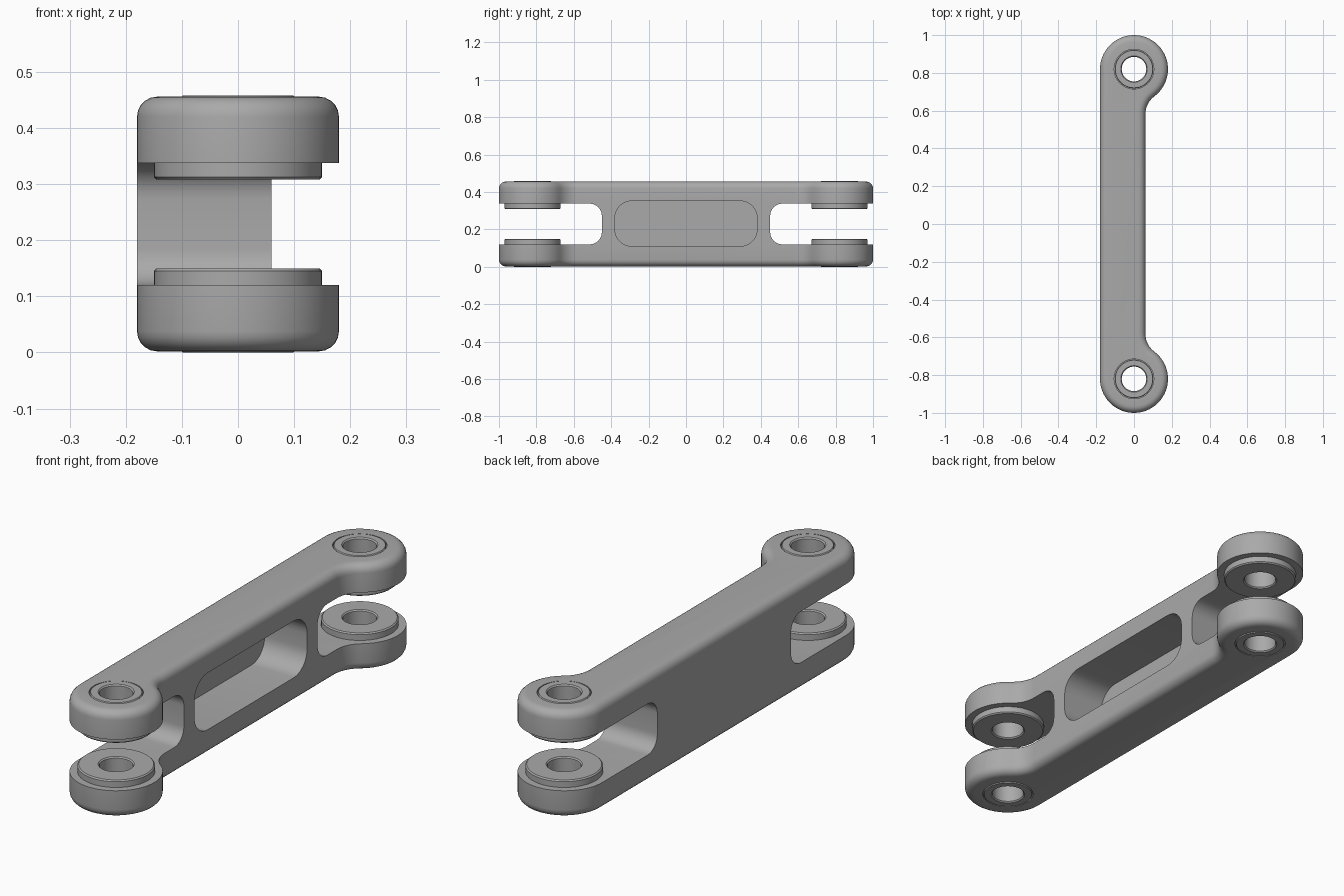
import bpy, bmesh
from math import sin, cos, atan2, pi, radians
from mathutils import Matrix, Vector

if "Cube" in bpy.data.objects:
    bpy.data.objects.remove(bpy.data.objects["Cube"], do_unlink=True)

Z0, Z1 = 0.002, 0.456          # body bottom and top
MID = (Z0 + Z1) / 2
EYE_Y, EYE_R = 0.82, 0.18      # pivot eyes
BAR_X = 0.06                   # inner face of the bar

metal = bpy.data.materials.new("grey metal")
metal.use_nodes = True
GREY = (0.4, 0.4, 0.4, 1)
metal.diffuse_color = GREY
metal.node_tree.nodes["Principled BSDF"].inputs["Base Color"].default_value = GREY


def make_object(name, bm):
    bmesh.ops.recalc_face_normals(bm, faces=bm.faces)
    mesh = bpy.data.meshes.new(name)
    bm.to_mesh(mesh)
    bm.free()
    mesh.materials.append(metal)
    obj = bpy.data.objects.new(name, mesh)
    bpy.context.collection.objects.link(obj)
    return obj


def arc(cx, cy, r, a0, a1, steps):
    return [(cx + r * cos(a0 + (a1 - a0) * i / steps),
             cy + r * sin(a0 + (a1 - a0) * i / steps)) for i in range(steps + 1)]


def prism(points, place, direction):
    """Bmesh of an outline, put in 3D by place() and extruded."""
    bm = bmesh.new()
    face = bm.faces.new([bm.verts.new(place(*p)) for p in points])
    new = bmesh.ops.extrude_face_region(bm, geom=[face])["geom"]
    bmesh.ops.translate(bm, vec=direction, verts=[v for v in new if isinstance(v, bmesh.types.BMVert)])
    return bm


def rounded_rect(y0, y1, z0, z1, r):
    return (arc(y1 - r, z1 - r, r, 0, pi / 2, 8) + arc(y0 + r, z1 - r, r, pi / 2, pi, 8)
            + arc(y0 + r, z0 + r, r, pi, 1.5 * pi, 8) + arc(y1 - r, z0 + r, r, 1.5 * pi, 2 * pi, 8))


def smooth(obj):
    bpy.ops.object.select_all(action="DESELECT")
    obj.select_set(True)
    bpy.context.view_layer.objects.active = obj
    bpy.ops.object.shade_smooth_by_angle(angle=radians(30))


# Link body: one straight side, two round eyes blended into the bar
blend_x, blend_y, blend_r = 0.18, 0.58, 0.12
touch = atan2(blend_y - EYE_Y, blend_x)
half = arc(blend_x, blend_y, blend_r, pi, pi + touch, 8)
half += arc(0, EYE_Y, EYE_R, touch, pi, 36)[1:]
outline = half + [(x, -y) for x, y in reversed(half)]
bm = prism(outline, lambda x, y: (x, y, Z0), (0, 0, Z1 - Z0))
rims = [e for e in bm.edges if abs(e.verts[0].co.z - e.verts[1].co.z) < 1e-5]
bmesh.ops.bevel(bm, geom=rims, offset=0.036, segments=5, profile=0.5, affect="EDGES")
body = make_object("link_body", bm)

# Cutters: fork slots, side pocket and pivot bores
cutters = []
slot = rounded_rect(0.45, 1.3, 0.12, 0.338, 0.065)
for side in (1, -1):
    cutters.append(make_object("slot_cutter", prism(
        slot, lambda y, z: (-0.5, side * y, z), (1, 0, 0))))
    bm = bmesh.new()
    bmesh.ops.create_cone(bm, cap_ends=True, segments=48, radius1=0.105, radius2=0.105, depth=1,
                          matrix=Matrix.Translation((0, side * EYE_Y, MID)))
    cutters.append(make_object("bore_cutter", bm))
pocket = rounded_rect(-0.38, 0.38, 0.11, 0.352, 0.09)
cutters.append(make_object("pocket_cutter", prism(
    pocket, lambda y, z: (-0.14, y, z), (0.5, 0, 0))))

bpy.context.view_layer.objects.active = body
for cutter in cutters:
    cutter.hide_render = True
    mod = body.modifiers.new("cut", "BOOLEAN")
    mod.operation = "DIFFERENCE"
    mod.solver = "EXACT"
    mod.object = cutter
    bpy.ops.object.modifier_apply(modifier=mod.name)
for cutter in cutters:
    bpy.data.objects.remove(cutter, do_unlink=True)
smooth(body)

# Flanged bushings: (radius, height) profile from the outer face inwards
PROFILE = [(0.07, 0), (0.099, 0), (0.102, 0.004), (0.102, 0.12), (0.15, 0.118),
           (0.15, 0.145), (0.145, 0.15), (0.07, 0.15), (0.065, 0.145), (0.065, 0.005)]


def bushing(name, y, top):
    bm = bmesh.new()
    verts = [bm.verts.new((r, 0, h)) for r, h in PROFILE]
    edges = [bm.edges.new((verts[i - 1], verts[i])) for i in range(len(verts))]
    bmesh.ops.spin(bm, geom=verts + edges, cent=(0, 0, 0), axis=(0, 0, 1),
                   angle=2 * pi, steps=48)
    bmesh.ops.remove_doubles(bm, verts=bm.verts, dist=1e-4)
    for v in bm.verts:
        v.co = Vector((v.co.x, v.co.y + y, 2 * MID - v.co.z if top else v.co.z))
    smooth(make_object(name, bm))


for end, y in (("front", -EYE_Y), ("back", EYE_Y)):
    bushing(end + "_upper_bushing", y, True)
    bushing(end + "_lower_bushing", y, False)
